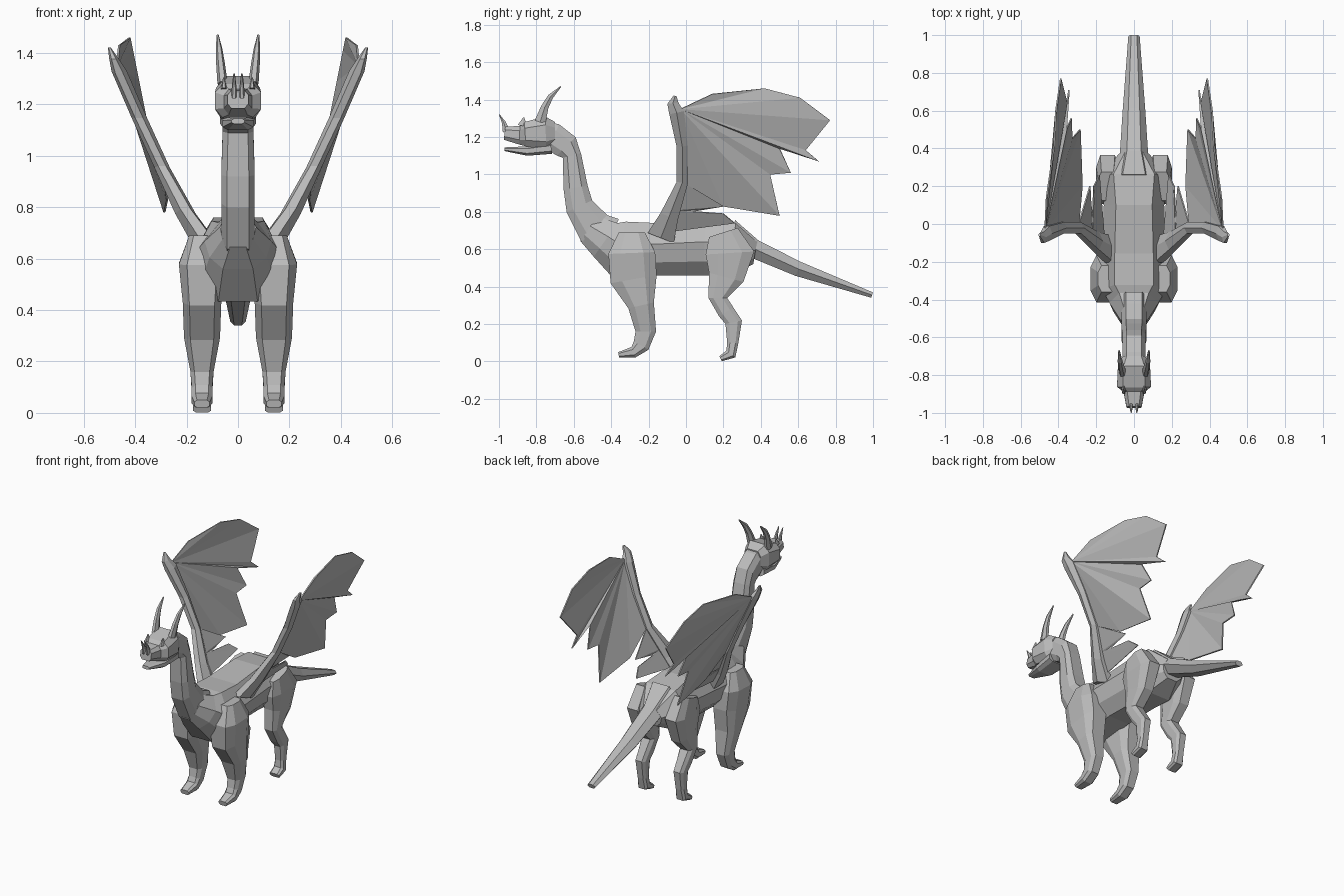
import bpy
import bmesh
from mathutils import Vector

# Remove the default cube
default_cube = bpy.data.objects.get("Cube")
if default_cube:
    bpy.data.objects.remove(default_cube, do_unlink=True)

# One plain grey for the whole creature
stone = (.5, .5, .5, 1)
grey = bpy.data.materials.new("stone_grey")
grey.use_nodes = True
grey.diffuse_color = stone
grey.node_tree.nodes["Principled BSDF"].inputs["Base Color"].default_value = stone

# Half outlines: (fraction of half-width, fraction of half-depth), upper or front side first
BOXY = [(.65, 1), (1, .5), (1, -.5), (.65, -1)]
BARREL = [(.6, 1), (1, .2), (.85, -.5), (.45, -1)]
DIAMOND = [(.5, 1), (1, 0), (.5, -1)]


def on_centre(y, z):
    """Sideways position of parts on the middle plane."""
    return 0


def on_leg(y, z):
    """Sideways position of the legs."""
    return .14


def on_crown(y, z):
    """Crown horns lean outward as they rise."""
    return .06 + .1 * (z - 1.28)


def on_brow(y, z):
    """Sideways position of the brow horns."""
    return .055


def on_nose(y, z):
    """Sideways position of the nose horns."""
    return .015


def on_arm(y, z):
    """Wing arms spread outward with height, bowing a little."""
    rise = max(0, (z - .66) / .76)
    return .13 + .37 * rise ** .85


def on_skin(y, z):
    """Wing skin leaves the arm and settles on a steeper plane behind it."""
    blend = min(1, max(0, y / .3))
    plane = .13 + .2 * z
    return on_arm(y, z) * (1 - blend) + plane * blend


def finish(name, bm, paired):
    """Turn a bmesh into a flat shaded object, mirrored across x if paired."""
    bmesh.ops.recalc_face_normals(bm, faces=bm.faces[:])
    mesh = bpy.data.meshes.new(name)
    bm.to_mesh(mesh)
    bm.free()
    mesh.materials.append(grey)
    obj = bpy.data.objects.new(name, mesh)
    bpy.context.collection.objects.link(obj)
    if paired:
        mirror = obj.modifiers.new("mirror", 'MIRROR')
        mirror.use_mirror_merge = False
    return obj


def sweep(name, spine, section=BOXY, across=on_centre):
    """Skin sections along a spine of (y, z, half-depth, half-width)."""
    outline = section + [(-side, deep) for side, deep in reversed(section)]
    count = len(outline)
    last = len(spine) - 1
    bm = bmesh.new()
    loops = []
    for i, (y, z, depth, width) in enumerate(spine):
        before, after = spine[max(i - 1, 0)], spine[min(i + 1, last)]
        along = Vector((after[0] - before[0], after[1] - before[1])).normalized()
        normal = Vector((along.y, -along.x)) * depth
        loops.append([
            bm.verts.new((across(y, z) + side * width,
                          y + deep * normal.x,
                          z + deep * normal.y))
            for side, deep in outline])
    for low, high in zip(loops, loops[1:]):
        for i in range(count):
            j = (i + 1) % count
            bm.faces.new((low[i], low[j], high[j], high[i]))
    bm.faces.new(loops[0])
    bm.faces.new(loops[-1])
    return finish(name, bm, across is not on_centre)


def fan_sheet(name, hub, rim, across):
    """Thin folded skin spreading from a hub to a rim, all given as (y, z)."""
    bm = bmesh.new()
    centre, *edge = [bm.verts.new((across(y, z), y, z)) for y, z in [hub] + rim]
    for a, b in zip(edge, edge[1:]):
        bm.faces.new((centre, a, b))
    obj = finish(name, bm, True)
    solid = obj.modifiers.new("thickness", 'SOLIDIFY')
    solid.thickness = .008
    solid.offset = 0
    return obj


# Trunk from tail root to chest
sweep("torso", [
    (.37, .58, .06, .08),
    (.25, .6, .14, .18),
    (.1, .61, .15, .16),
    (-.15, .6, .14, .17),
    (-.35, .59, .16, .17),
    (-.43, .65, .11, .13),
    (-.52, .71, .08, .07),
], [(side, deep) for side, deep in BARREL])

# Curved neck and long tapering tail
sweep("neck", [
    (-.4, .67, .1, .065),
    (-.49, .71, .1, .065),
    (-.57, .83, .075, .065),
    (-.59, .93, .065, .065),
    (-.61, 1.1, .05, .06),
    (-.64, 1.15, .07, .06),
    (-.71, 1.2, .075, .06),
    (-.79, 1.22, .07, .06),
])
sweep("tail", [
    (.23, .64, .12, .12),
    (.37, .6, .05, .075),
    (.6, .495, .04, .06),
    (.995, .355, .015, .03),
], DIAMOND)

# Legs, from shoulder or hip down to the toes
sweep("front_leg", [
    (-.29, .69, .07, .05),
    (-.29, .58, .125, .09),
    (-.28, .44, .125, .075),
    (-.24, .3, .07, .07),
    (-.215, .16, .055, .045),
    (-.24, .085, .045, .04),
    (-.28, .05, .03, .04),
    (-.36, .035, .015, .03),
], across=on_leg)
sweep("hind_leg", [
    (.2, .69, .08, .05),
    (.235, .58, .13, .06),
    (.215, .45, .095, .05),
    (.17, .34, .05, .045),
    (.215, .265, .045, .04),
    (.255, .21, .045, .035),
    (.25, .1, .03, .03),
    (.24, .04, .03, .035),
    (.185, .015, .015, .035),
], across=on_leg)

# Head: skull with cheeks and snout, then the open lower jaw
sweep("skull", [
    (-.7, 1.22, .06, .06),
    (-.75, 1.22, .09, .085),
    (-.86, 1.215, .065, .09),
    (-.89, 1.21, .05, .055),
    (-.97, 1.22, .035, .04),
])
sweep("lower_jaw", [
    (-.72, 1.14, .03, .07),
    (-.85, 1.125, .025, .06),
    (-.97, 1.135, .01, .025),
])

# Horns on crown, brow and nose
sweep("crown_horn", [
    (-.78, 1.28, .03, .02),
    (-.755, 1.36, .02, .017),
    (-.725, 1.415, .015, .013),
    (-.67, 1.47, .003, .004),
], DIAMOND, on_crown)
sweep("brow_horn", [
    (-.875, 1.26, .025, .012),
    (-.867, 1.305, .003, .003),
], DIAMOND, on_brow)
sweep("nose_horn", [
    (-.96, 1.23, .02, .012),
    (-.975, 1.28, .01, .008),
    (-.998, 1.32, .002, .003),
], DIAMOND, on_nose)

# Wings: arm with a hooked wrist, scalloped skin and a small inner flap
sweep("wing_arm", [
    (-.135, .66, .075, .05),
    (-.09, .775, .05, .04),
    (-.02, .955, .03, .03),
    (-.02, 1.15, .03, .03),
    (-.05, 1.33, .04, .03),
    (-.07, 1.38, .03, .018),
    (-.058, 1.42, .008, .006),
], DIAMOND, on_arm)
fan_sheet("wing_skin", (-.03, 1.35), [
    (.14, 1.43), (.42, 1.46), (.61, 1.41), (.77, 1.29), (.64, 1.13), (.71, 1.07),
    (.5, 1.14), (.56, 1.01), (.45, 1), (.5, .78), (.2, .83), (0, .95),
], on_skin)
fan_sheet("wing_inner_flap", (-.06, .81), [
    (0, .95), (.2, .83), (.02, .8), (.2, .79), (.26, .74), (-.12, .69),
], on_arm)
